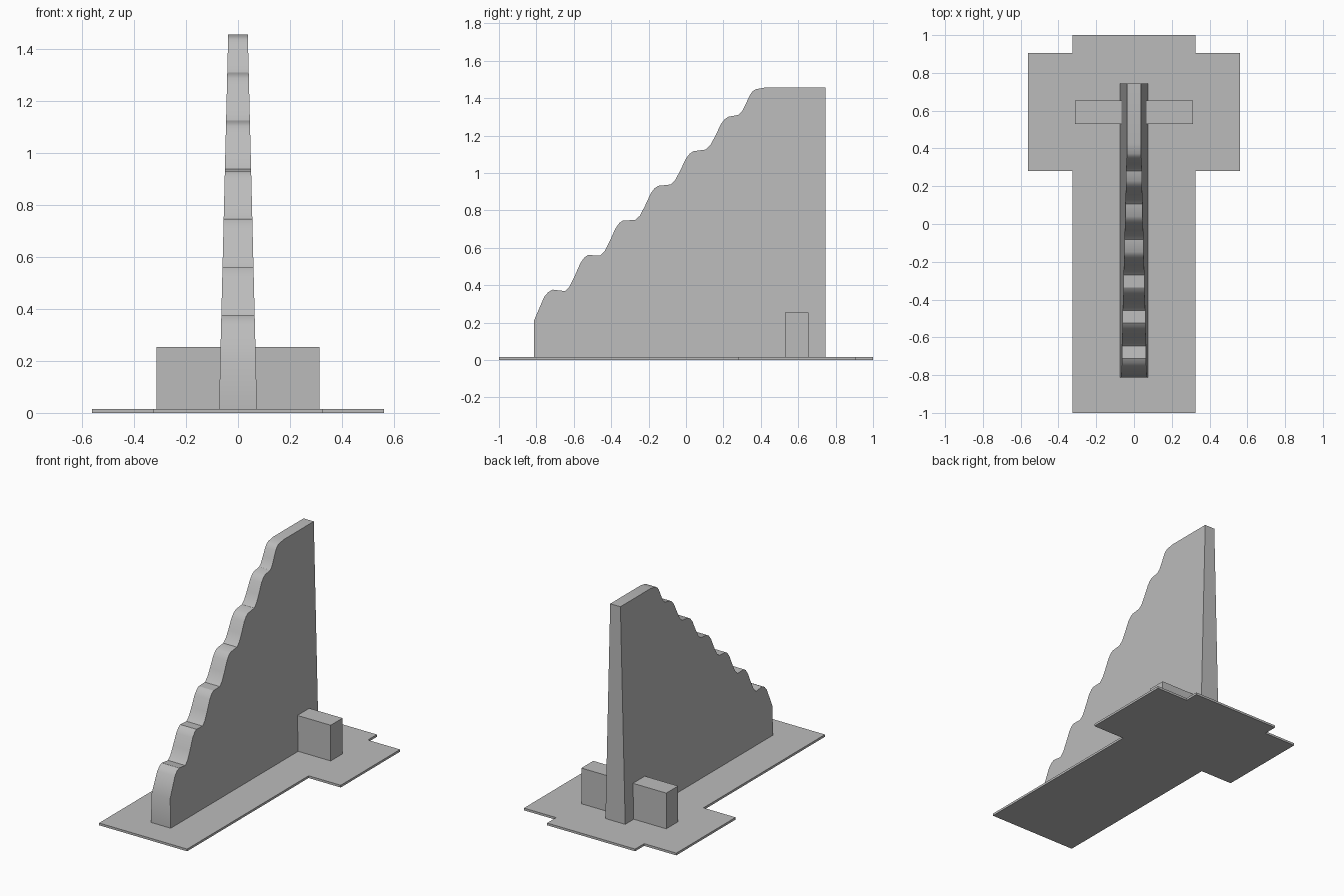
import bpy
import bmesh

cube = bpy.data.objects.get("Cube")
if cube:
    bpy.data.objects.remove(cube, do_unlink=True)

# Single stone grey
GREY = (0.5, 0.5, 0.5, 1.0)
grey = bpy.data.materials.new("stone grey")
grey.use_nodes = True
grey.diffuse_color = GREY
grey.node_tree.nodes["Principled BSDF"].inputs["Base Color"].default_value = GREY


def prism(name, first, second):
    """Solid between two matching outlines."""
    bm = bmesh.new()
    a = [bm.verts.new(p) for p in first]
    b = [bm.verts.new(p) for p in second]
    bm.faces.new(a)
    bm.faces.new(b[::-1])
    for i in range(len(a)):
        j = (i + 1) % len(a)
        bm.faces.new((a[i], b[i], b[j], a[j]))
    bmesh.ops.recalc_face_normals(bm, faces=bm.faces)
    mesh = bpy.data.meshes.new(name)
    bm.to_mesh(mesh)
    bm.free()
    mesh.materials.append(grey)
    obj = bpy.data.objects.new(name, mesh)
    bpy.context.collection.objects.link(obj)
    return obj


# Base plate: long strip with two side wings
PLATE = 0.015
half = [(0.325, -1), (0.325, 0.28), (0.562, 0.28),
        (0.562, 0.905), (0.325, 0.905), (0.325, 1)]
outline = half + [(-x, y) for x, y in reversed(half)]
prism("base_plate", [(x, y, 0) for x, y in outline],
      [(x, y, PLATE) for x, y in outline])

# Fin profile in y, z: a staircase of soft S-shaped rises
RISE = [(0.2, 0.13), (0.41, 0.4), (0.67, 0.78), (0.84, 0.93), (1, 1)]
profile = [(0.745, PLATE), (-0.813, PLATE), (-0.813, 0.21),
           (-0.757, 0.34), (-0.735, 0.364), (-0.712, 0.376)]
for i in range(6):
    y, z = profile[-1]
    y += 0.065 if i < 5 else 0.052
    z += min(0.009, -0.008 + 0.005 * i)
    profile.append((y, z))
    ny, nz = (-0.712 + 0.188 * (i + 1), 0.376 + 0.185 * (i + 1))
    if i == 5:
        ny, nz = 0.372, 1.447
    profile += [(y + (ny - y) * u, z + (nz - z) * v) for u, v in RISE]
profile += [(0.425, 1.457), (0.745, 1.457)]


def half_width(z):
    return 0.073 - 0.0245 * (z - PLATE)


fin = prism("stepped_fin", [(half_width(z), y, z) for y, z in profile],
            [(-half_width(z), y, z) for y, z in profile])
bpy.ops.object.select_all(action="DESELECT")
fin.select_set(True)
bpy.context.view_layer.objects.active = fin
bpy.ops.object.shade_smooth_by_angle(angle=0.52)

# Blocks on both sides of the fin
for side, label in ((1, "left"), (-1, "right")):
    corners = [(0.06, 0.53), (0.313, 0.53), (0.313, 0.655), (0.06, 0.655)]
    prism(label + "_block", [(side * x, y, PLATE) for x, y in corners],
          [(side * x, y, 0.253) for x, y in corners])
